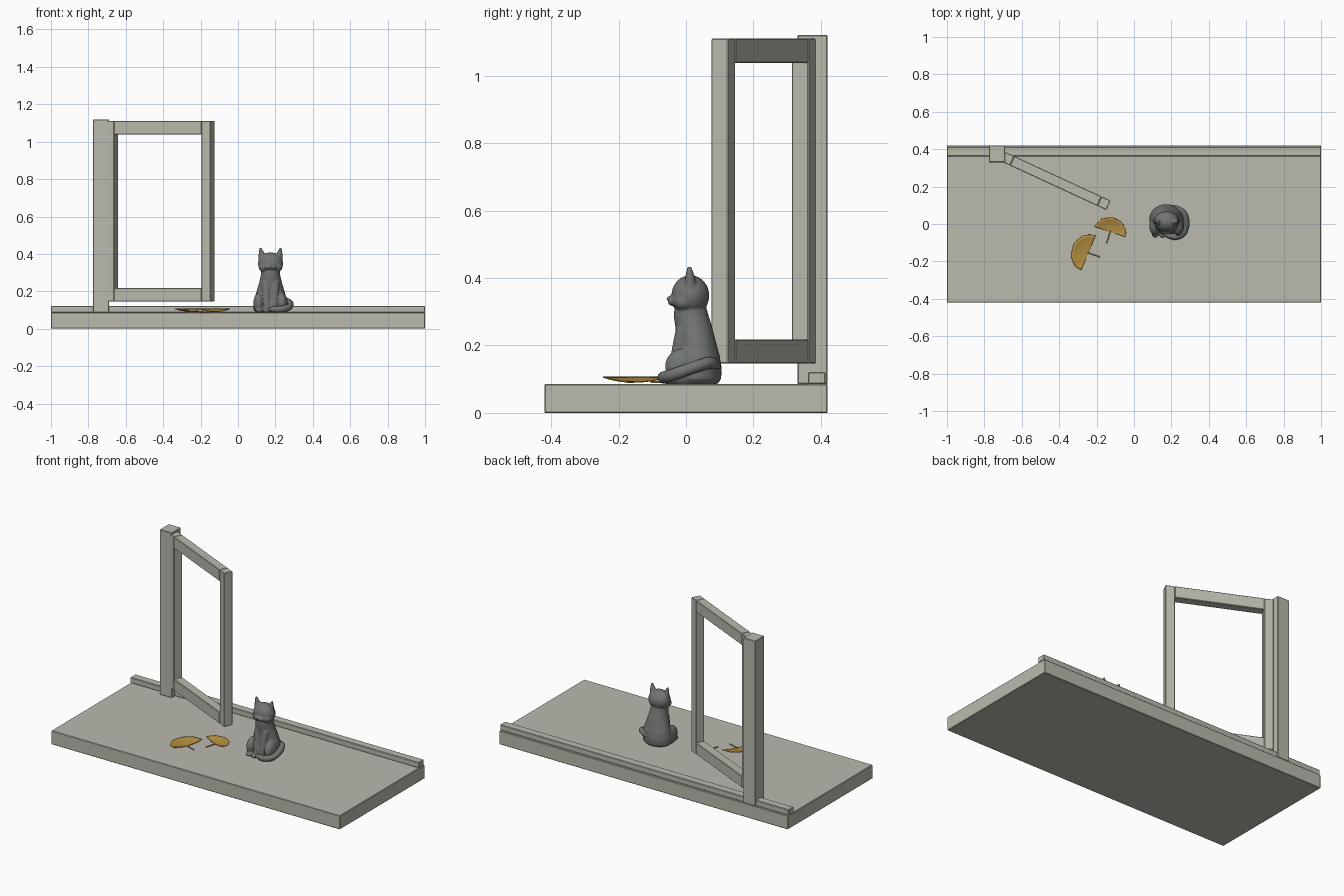
import bpy, bmesh
from math import sin, cos, pi, radians, atan2
from mathutils import Matrix, Vector

cube = bpy.data.objects.get("Cube")
if cube:
    bpy.data.objects.remove(cube, do_unlink=True)


def material(name, rgb):
    m = bpy.data.materials.new(name)
    m.use_nodes = True
    m.diffuse_color = (*rgb, 1)
    bsdf = next(n for n in m.node_tree.nodes if n.type == 'BSDF_PRINCIPLED')
    bsdf.inputs["Base Color"].default_value = (*rgb, 1)
    return m


STONE = material("pale_grey", (0.49, 0.49, 0.43))
FUR = material("dark_grey", (0.165, 0.178, 0.168))
GOLD = material("leaf_gold", (0.45, 0.27, 0.05))


def finish(name, bm, mat, smooth=False):
    bmesh.ops.recalc_face_normals(bm, faces=bm.faces)
    me = bpy.data.meshes.new(name)
    bm.to_mesh(me)
    bm.free()
    me.materials.append(mat)
    for p in me.polygons:
        p.use_smooth = smooth
    ob = bpy.data.objects.new(name, me)
    bpy.context.collection.objects.link(ob)
    return ob


def box(name, lo, hi, matrix=Matrix()):
    """Box between two corners, with a tiny softened edge."""
    lo, hi = Vector(lo), Vector(hi)
    bm = bmesh.new()
    m = matrix @ Matrix.Translation((lo + hi) / 2) @ Matrix.Diagonal((*(hi - lo), 1))
    bmesh.ops.create_cube(bm, size=1, matrix=m)
    ob = finish(name, bm, STONE)
    bev = ob.modifiers.new("soft_edge", 'BEVEL')
    bev.width, bev.segments = 0.003, 1
    return ob


def ball(bm, c, r, tilt=0.0):
    m = Matrix.Translation(c) @ Matrix.Rotation(tilt, 4, 'X') @ Matrix.Diagonal((*r, 1))
    bmesh.ops.create_uvsphere(bm, u_segments=32, v_segments=20, radius=1, matrix=m)


def loft(bm, rings, n=32):
    """Closed skin through ellipses given as (x, y, z, rx, ry)."""
    loops = [[bm.verts.new((x + rx * cos(2 * pi * i / n), y + ry * sin(2 * pi * i / n), z))
              for i in range(n)] for x, y, z, rx, ry in rings]
    for a, b in zip(loops, loops[1:]):
        for i in range(n):
            j = (i + 1) % n
            bm.faces.new((a[i], a[j], b[j], b[i]))
    bm.faces.new(loops[0][::-1])
    bm.faces.new(loops[-1])


def tube(name, points, radii, mat):
    cu = bpy.data.curves.new(name, 'CURVE')
    cu.dimensions = '3D'
    cu.bevel_depth, cu.bevel_resolution = 1, 4
    cu.use_fill_caps = True
    sp = cu.splines.new('NURBS')
    sp.points.add(len(points) - 1)
    for p, co, r in zip(sp.points, points, radii):
        p.co, p.radius = (*co, 1), r
    sp.use_endpoint_u, sp.order_u = True, 3
    cu.materials.append(mat)
    ob = bpy.data.objects.new(name, cu)
    bpy.context.collection.objects.link(ob)


# Sill, rail and post
TOP = 0.086
box("sill", (-1, -0.42, 0), (1, 0.42, TOP))
box("back_rail", (-1, 0.362, TOP), (1, 0.413, 0.121))
box("post", (-0.775, 0.33, TOP), (-0.69, 0.42, 1.12))

# Open sash, hinged on the post
L, T, W, Z0, Z1 = 0.62, 0.055, 0.053, 0.146, 1.11
swing = Matrix.Translation((-0.711, 0.335, 0)) @ Matrix.Rotation(radians(-24.8), 4, 'Z')
box("hinge_stile", (0, 0, Z0), (W, T, Z1), swing)
box("free_stile", (L - W, 0, Z0), (L, T, Z1), swing)
box("bottom_bar", (W, 0, Z0), (L - W, T, 0.218), swing)
box("top_bar", (W, 0, 1.038), (L - W, T, Z1), swing)

# Sitting cat: overlapping forms fused into one skin
CX = 0.174
bm = bmesh.new()
torso = [(TOP, 0.03, 0.076, 0.064), (0.10, 0.028, 0.09, 0.076), (0.13, 0.03, 0.092, 0.076),
         (0.17, 0.034, 0.084, 0.066), (0.21, 0.031, 0.072, 0.058), (0.25, 0.024, 0.06, 0.055),
         (0.285, 0.016, 0.052, 0.052), (0.32, 0.012, 0.048, 0.046), (0.345, 0.012, 0.04, 0.04)]
loft(bm, [(CX, y, z, rx, ry) for z, y, rx, ry in torso])
ball(bm, (CX, 0.013, 0.348), (0.067, 0.056, 0.06))
ball(bm, (CX, -0.046, 0.339), (0.009, 0.013, 0.008))
for s in (-1, 1):
    ball(bm, (CX + s * 0.013, -0.036, 0.331), (0.02, 0.019, 0.015))
    ball(bm, (CX + s * 0.03, -0.004, 0.33), (0.034, 0.034, 0.028))
    # ears
    loft(bm, [(CX + s * x, y, z, rx, ry) for x, y, z, rx, ry in
              ((0.037, 0.013, 0.372, 0.027, 0.021), (0.045, 0.012, 0.395, 0.019, 0.016),
               (0.051, 0.011, 0.417, 0.011, 0.011), (0.054, 0.01, 0.433, 0.005, 0.006))])
    # front legs and paws
    loft(bm, [(CX + s * x, y, z, r, r) for x, y, z, r in
              ((0.02, -0.038, TOP, 0.017), (0.02, -0.035, 0.14, 0.016),
               (0.024, -0.02, 0.2, 0.02), (0.026, -0.008, 0.25, 0.022))])
    ball(bm, (CX + s * 0.021, -0.051, 0.097), (0.018, 0.024, 0.012))
    # haunches and hind paws
    ball(bm, (CX + s * 0.062, -0.008, 0.135), (0.03, 0.054, 0.056), 0.3)
    ball(bm, (CX + s * 0.06, -0.045, 0.098), (0.02, 0.028, 0.013))
cat = finish("cat_body", bm, FUR, True)
fuse = cat.modifiers.new("fuse", 'REMESH')
fuse.mode, fuse.voxel_size, fuse.use_smooth_shade = 'VOXEL', 0.004, True
relax = cat.modifiers.new("relax", 'SMOOTH')
relax.factor, relax.iterations = 0.5, 4

# Tail curling round the side to the front paws
tube("cat_tail",
     [(0.2, 0.085, 0.14), (0.25, 0.08, 0.152), (0.282, 0.03, 0.138), (0.276, -0.04, 0.112),
      (0.23, -0.072, 0.104), (0.175, -0.06, 0.104), (0.163, -0.055, 0.104)],
     [0.018, 0.018, 0.018, 0.018, 0.018, 0.015, 0.005], FUR)


def leaf(name, base, edge_a, edge_b, stem_tip, depth):
    """Fan leaf: scalloped half disc whose rim curls upward, with a short stem."""
    a, b = Vector(edge_a), Vector(edge_b)
    mid, half = (a + b) / 2, (a - b).length / 2
    u = (a - b).normalized()
    v = Vector((-u.y, u.x))
    if v.dot(mid - Vector(stem_tip)) < 0:
        v = -v
    bm = bmesh.new()
    rows, n = 6, 36
    grid = []
    for k in range(1, rows + 1):
        t = k / rows
        row = []
        for i in range(n + 1):
            ang = pi * i / n
            r = t * (1 - 0.04 * t * abs(sin(ang * 4.5)))
            p = mid + u * (half * r * cos(ang)) + v * (depth * r * sin(ang))
            row.append(bm.verts.new((p.x, p.y, base + 0.015 * t * t)))
        grid.append(row)
    hub = bm.verts.new((mid.x, mid.y, base))
    for i in range(n):
        bm.faces.new((hub, grid[0][i], grid[0][i + 1]))
        for q, w in zip(grid, grid[1:]):
            bm.faces.new((q[i], w[i], w[i + 1], q[i + 1]))
    ob = finish(name, bm, GOLD, True)
    sol = ob.modifiers.new("thickness", 'SOLIDIFY')
    sol.thickness, sol.offset = 0.003, 0
    tip = Vector(stem_tip)
    tube(name + "_stem", [(mid.x, mid.y, base + 0.001), (*((mid + tip) / 2), base), (*tip, base)],
         [0.003] * 3, GOLD)


leaf("right_leaf", 0.091, (-0.21, -0.015), (-0.045, -0.07), (-0.147, -0.105), 0.078)
leaf("left_leaf", 0.091, (-0.205, -0.06), (-0.283, -0.25), (-0.182, -0.175), 0.092)
